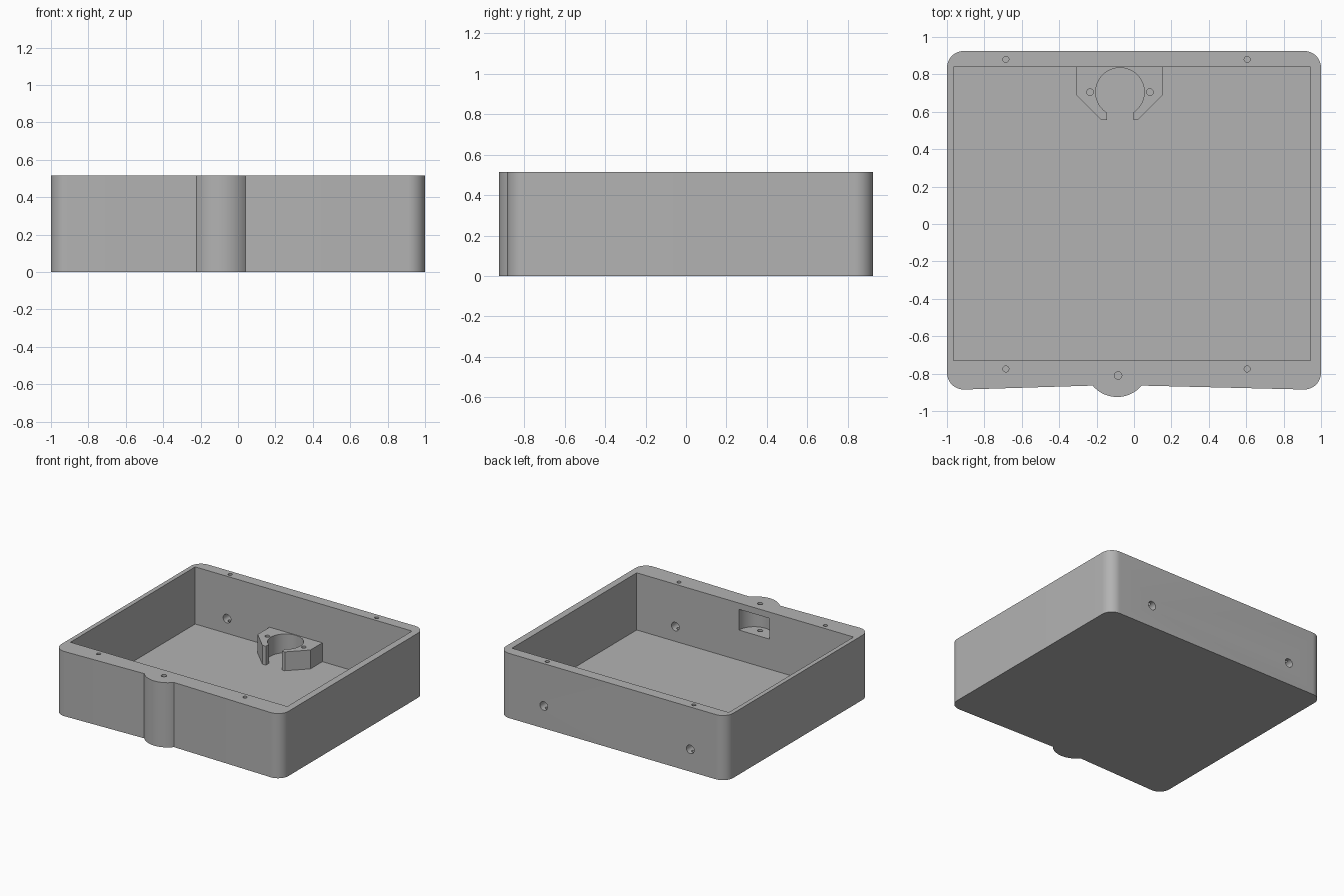
import bpy, bmesh, math
from mathutils import Matrix, Vector

cube = bpy.data.objects.get("Cube")
if cube:
    bpy.data.objects.remove(cube, do_unlink=True)

grey = bpy.data.materials.new("plain grey")
grey.use_nodes = True
COLOUR = (0.45, 0.45, 0.45, 1)
grey.diffuse_color = COLOUR
grey.node_tree.nodes["Principled BSDF"].inputs["Base Color"].default_value = COLOUR


def finish(name, bm):
    bmesh.ops.recalc_face_normals(bm, faces=bm.faces)
    mesh = bpy.data.meshes.new(name)
    bm.to_mesh(mesh)
    bm.free()
    mesh.materials.append(grey)
    obj = bpy.data.objects.new(name, mesh)
    bpy.context.collection.objects.link(obj)
    return obj


def prism(name, outline, z0, z1):
    """Extrude a flat outline from z0 up to z1."""
    bm = bmesh.new()
    face = bm.faces.new([bm.verts.new((x, y, z0)) for x, y in outline])
    top = bmesh.ops.extrude_face_region(bm, geom=[face])["geom"]
    verts = [v for v in top if isinstance(v, bmesh.types.BMVert)]
    bmesh.ops.translate(bm, verts=verts, vec=(0, 0, z1 - z0))
    return finish(name, bm)


def rod(start, end, radius, sides=32):
    """Cylinder between two points."""
    a, b = Vector(start), Vector(end)
    turn = (b - a).to_track_quat('Z', 'Y').to_matrix().to_4x4()
    bm = bmesh.new()
    bmesh.ops.create_cone(bm, cap_ends=True, segments=sides, radius1=radius,
                          radius2=radius, depth=(b - a).length,
                          matrix=Matrix.Translation((a + b) / 2) @ turn)
    return finish("cutter", bm)


def rect(x0, x1, y0, y1):
    return [(x0, y0), (x1, y0), (x1, y1), (x0, y1)]


def arc(cx, cy, r, start, end, steps=12):
    angles = [math.radians(start + (end - start) * i / steps) for i in range(steps + 1)]
    return [(cx + r * math.cos(t), cy + r * math.sin(t)) for t in angles]


def cut(target, cutters):
    for cutter in cutters:
        mod = target.modifiers.new("cut", 'BOOLEAN')
        mod.operation, mod.solver, mod.object = 'DIFFERENCE', 'EXACT', cutter
        bpy.context.view_layer.objects.active = target
        bpy.ops.object.modifier_apply(modifier=mod.name)
        bpy.data.objects.remove(cutter, do_unlink=True)


def smooth(obj):
    bpy.ops.object.select_all(action='DESELECT')
    obj.select_set(True)
    bpy.context.view_layer.objects.active = obj
    bpy.ops.object.shade_smooth_by_angle(angle=math.radians(30))


FRONT, BACK, TOP, FLOOR, R = -0.885, 0.925, 0.515, 0.06, 0.09
BOSS_X = -0.09

# Outer shell outline: rounded corners and a bulging boss on the front
outline = arc(-1 + R, FRONT + R, R, 180, 270)
outline += arc(BOSS_X, -0.754, 0.171, 220, 320, 20)
outline += arc(1 - R, FRONT + R, R, -90, 0)
outline += arc(1 - R, BACK - R, R, 0, 90)
outline += arc(-1 + R, BACK - R, R, 90, 180)
tray = prism("tray_body", outline, 0, TOP)

# Main cavity and the round-backed pocket behind the boss
cut(tray, [prism("cutter", rect(-0.965, 0.945, -0.73, 0.84), FLOOR, TOP + 0.1),
           rod((BOSS_X, -0.73, 0.3), (BOSS_X, -0.73, 0.465), 0.135, 48)])

# Cross holes through the back wall, blind ones inside the front wall,
# each met by a screw hole from the rim
for x in (-0.685, 0.605):
    cut(tray, [rod((x, 0.8, 0.178), (x, 1.0, 0.178), 0.034),
               rod((x, -0.83, 0.178), (x, -0.7, 0.178), 0.034),
               rod((x, 0.88, 0.1), (x, 0.88, 0.6), 0.016, 20),
               rod((x, -0.775, 0.1), (x, -0.775, 0.6), 0.016, 20)])

# Boss screw hole, passing through the pocket
cut(tray, [rod((-0.085, -0.81, 0.15), (-0.085, -0.81, 0.6), 0.02, 20)])
smooth(tray)

# Chamfered socket block on the back wall
MX, MY = -0.075, 0.705
block = [(-0.31, 0.845), (-0.31, 0.69), (-0.175, 0.557),
         (0.022, 0.557), (0.155, 0.69), (0.155, 0.845)]
mount = prism("socket_mount", block, FLOOR - 0.01, 0.21)
cut(mount, [rod((MX, MY, 0), (MX, MY, 0.3), 0.13, 64),
            prism("cutter", rect(-0.145, -0.004, 0.5, 0.65), 0, 0.3)])
for side in (-1, 1):
    x = MX + side * 0.16
    cut(mount, [rod((x, MY, 0.08), (x, MY, 0.3), 0.018, 20)])
smooth(mount)
